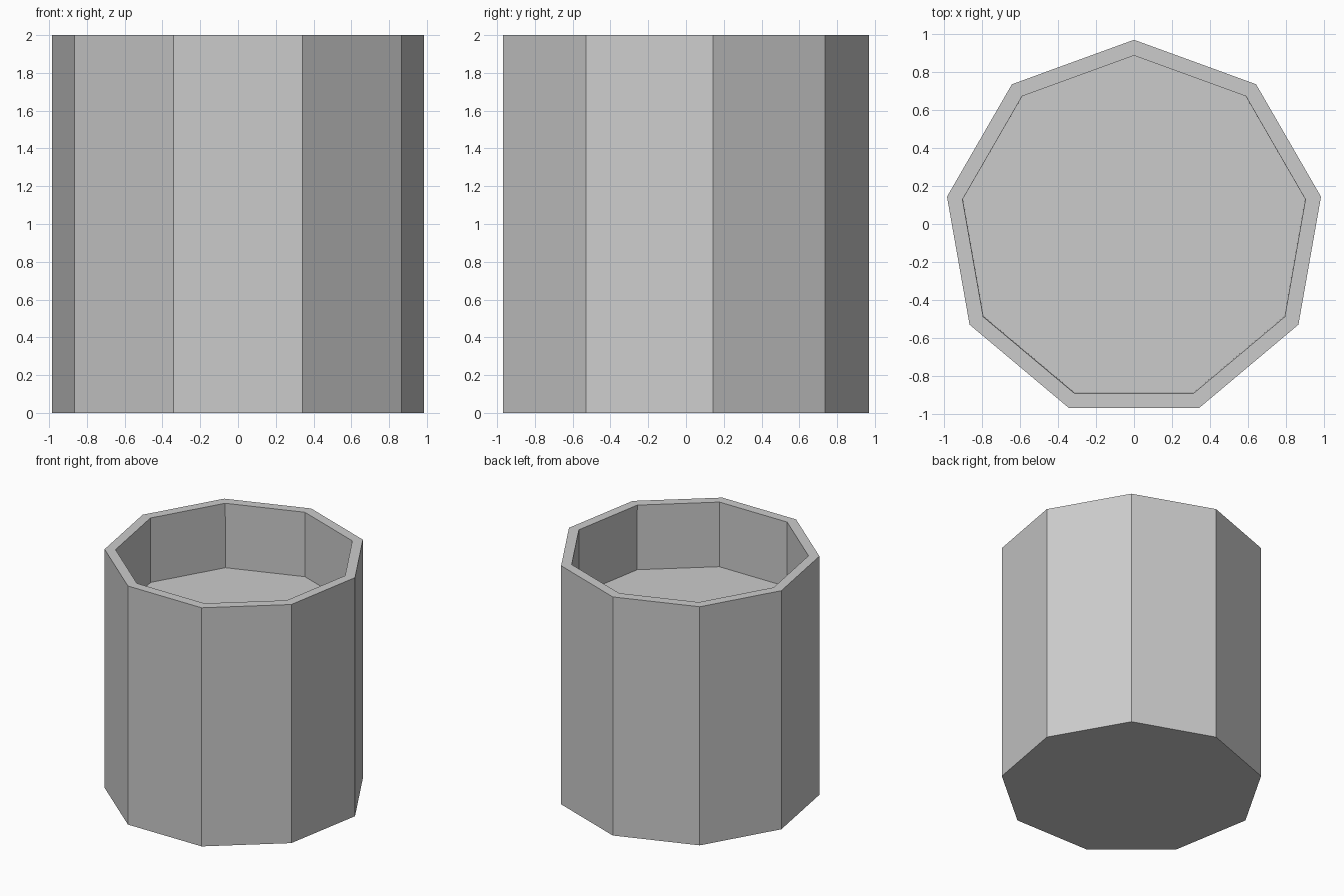
import bpy, bmesh, math

if "Cube" in bpy.data.objects:
    bpy.data.objects.remove(bpy.data.objects["Cube"])

SIDES = 9
CENTRE_Y = -0.03  # puts the nine-sided outline centred on y = 0


def ring(bm, radius, z, shift=0.0):
    """Nine-sided loop with one corner pointing to the back."""
    verts = []
    for i in range(SIDES):
        a = math.pi / 2 + i * 2 * math.pi / SIDES
        verts.append(bm.verts.new((radius * math.cos(a),
                                   radius * math.sin(a) + CENTRE_Y + shift, z)))
    return verts


bm = bmesh.new()
# Outer bottom, outer rim, inner rim, recessed floor
loops = [ring(bm, 1.0, 0.0), ring(bm, 1.0, 2.0),
         ring(bm, 0.917, 2.0), ring(bm, 0.915, 1.46, 0.002)]

# Outer wall, rim and inner wall
for low, high in zip(loops, loops[1:]):
    for i in range(SIDES):
        j = (i + 1) % SIDES
        bm.faces.new((low[i], low[j], high[j], high[i]))

# Underside and recessed floor
bm.faces.new(loops[0][::-1])
bm.faces.new(loops[-1])
bmesh.ops.recalc_face_normals(bm, faces=bm.faces)

mesh = bpy.data.meshes.new("pot")
bm.to_mesh(mesh)
bm.free()
pot = bpy.data.objects.new("pot", mesh)
bpy.context.collection.objects.link(pot)
